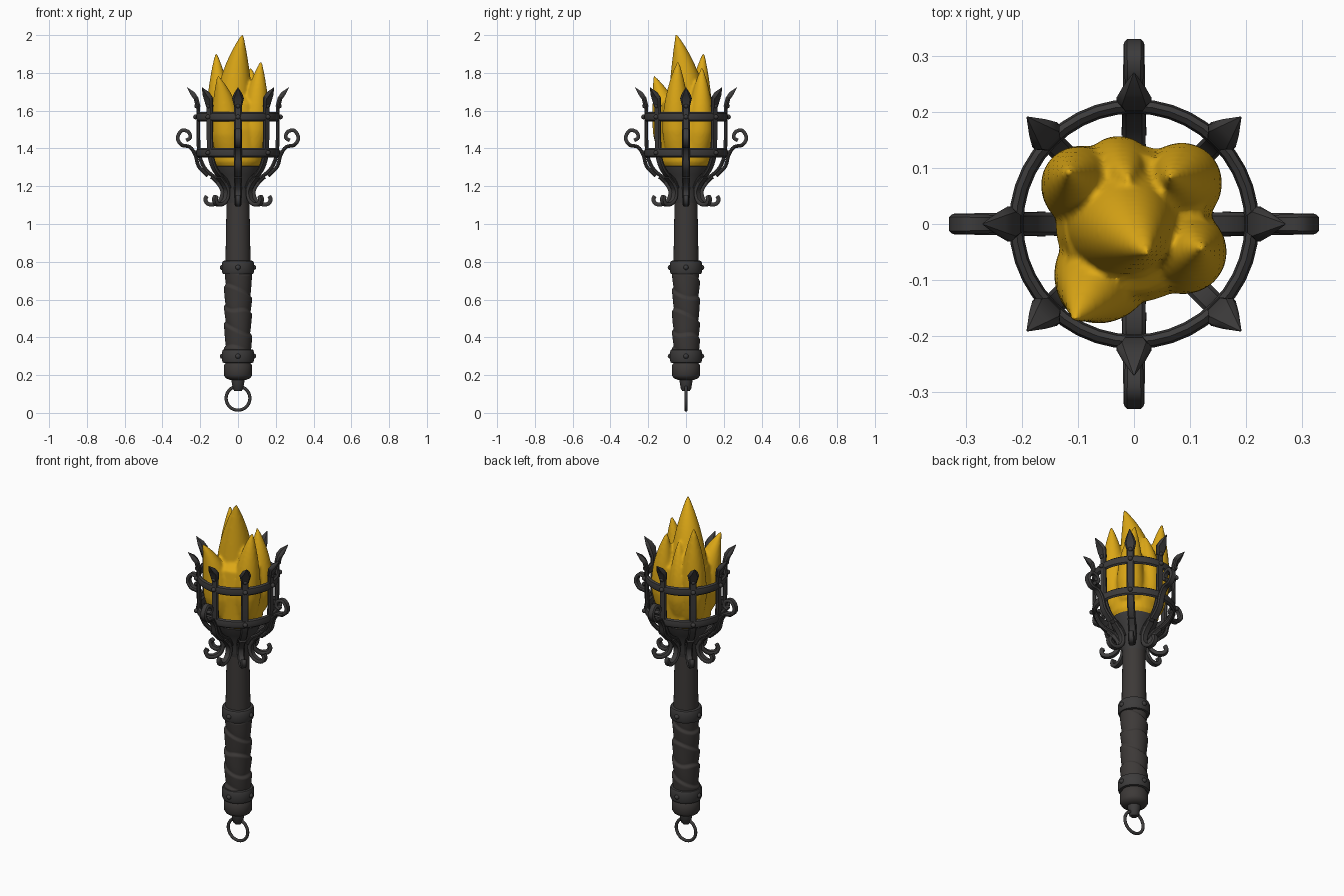
import bpy, bmesh, math
from mathutils import Vector, Matrix

if "Cube" in bpy.data.objects:
    bpy.data.objects.remove(bpy.data.objects["Cube"])

def material(name, col):
    m = bpy.data.materials.new(name)
    m.diffuse_color = (*col, 1)
    m.use_nodes = True
    m.node_tree.nodes["Principled BSDF"].inputs["Base Color"].default_value = m.diffuse_color
    return m

IRON = material("dark_iron", (0.046, 0.044, 0.044))
WOOD = material("dark_wood_leather", (0.046, 0.041, 0.039))
FIRE = material("amber_flame", (0.72, 0.39, 0.008))
TAU = 2 * math.pi
quarter = [i * TAU / 4 for i in range(4)]
eighth = [i * TAU / 8 for i in range(8)]

def finish(bm, name, mat, angle=35):
    bmesh.ops.recalc_face_normals(bm, faces=bm.faces)
    me = bpy.data.meshes.new(name)
    bm.to_mesh(me)
    bm.free()
    me.materials.append(mat)
    ob = bpy.data.objects.new(name, me)
    bpy.context.collection.objects.link(ob)
    bpy.ops.object.select_all(action='DESELECT')
    ob.select_set(True)
    bpy.context.view_layer.objects.active = ob
    bpy.ops.object.shade_smooth_by_angle(angle=math.radians(angle))
    return ob

def loft(bm, rings, closed=False):
    """Skin a list of equal-length point loops."""
    vs = [[bm.verts.new(p) for p in r] for r in rings]
    n = len(vs[0])
    pairs = list(zip(vs, vs[1:])) + ([(vs[-1], vs[0])] if closed else [])
    for a, b in pairs:
        for i in range(n):
            j = (i + 1) % n
            bm.faces.new((a[i], a[j], b[j], b[i]))
    if not closed:
        bm.faces.new(vs[0])
        bm.faces.new(vs[-1])

def circle(x, y, z, r, n=32):
    return [(x + r * math.cos(TAU * i / n), y + r * math.sin(TAU * i / n), z) for i in range(n)]

def lathe(name, profile, mat, n=32, closed=False):
    bm = bmesh.new()
    loft(bm, [circle(0, 0, z, r, n) for r, z in profile], closed)
    return finish(bm, name, mat)

def smooth_path(pts, steps=4):
    """Catmull-Rom curve through the points."""
    P = [Vector(p) for p in pts]
    P = [2 * P[0] - P[1]] + P + [2 * P[-1] - P[-2]]
    out = []
    for a, b, c, d in zip(P, P[1:], P[2:], P[3:]):
        for k in range(steps):
            t = k / steps
            out.append(0.5 * (2 * b + (c - a) * t + (2 * a - 5 * b + 4 * c - d) * t * t
                              + (3 * b - a - 3 * c + d) * t ** 3))
    return out + [P[-2]]

def straps(name, path, widths, thick, angles):
    """Flat bevelled bars along (radius, z) points, repeated about z."""
    bm = bmesh.new()
    for ang in angles:
        rot = Matrix.Rotation(ang, 3, 'Z')
        rings = []
        for i, p in enumerate(path):
            a, b = path[max(i - 1, 0)], path[min(i + 1, len(path) - 1)]
            t = (b - a).normalized()
            side = Vector((-t.y, t.x)) * thick * min(1, widths[i] / 0.03) / 2
            corners = [(s * u, q * v) for s, q in ((-1, -1), (-1, 1), (1, 1), (1, -1))
                       for u, v in (((.3, 1), (1, .7)) if s * q < 0 else ((1, .7), (.3, 1)))]
            corners.sort(key=lambda c: math.atan2(c[1], c[0]))
            rings.append([rot @ Vector((p.x + s * side.x, q * widths[i] / 2, p.y + s * side.y))
                          for s, q in corners])
        loft(bm, rings)
    return finish(bm, name, IRON, 40)

def taper(path, a, b):
    return [a + (b - a) * i / (len(path) - 1) for i in range(len(path))]

def rivets(name, spots, size):
    bm = bmesh.new()
    for r, z, a in spots:
        m = Matrix.Translation((r * math.cos(a), r * math.sin(a), z))
        bmesh.ops.create_icosphere(bm, subdivisions=2, radius=size, matrix=m)
    return finish(bm, name, IRON)

# Hanging ring and its stem
bpy.ops.mesh.primitive_torus_add(major_radius=0.063, minor_radius=0.0085, major_segments=40,
                                 minor_segments=10, location=(0, 0, 0.0775), rotation=(math.pi / 2, 0, 0))
ring = bpy.context.object
ring.name = "hanging_ring"
ring.data.materials.append(IRON)
bpy.ops.object.shade_smooth_by_angle(angle=math.radians(40))
lathe("ring_stem", [(0.018, 0.115), (0.027, 0.125), (0.034, 0.165), (0.038, 0.19)], IRON, 20)

# Pommel and collars
lathe("pommel", [(0.045, 0.175), (0.066, 0.185), (0.075, 0.2), (0.075, 0.25), (0.06, 0.275)], WOOD)
COLLARS = {"lower_collar": 0.3, "upper_collar": 0.77}
for name, z in COLLARS.items():
    half = [(0.07, .036), (0.08, .034), (0.085, .022)]
    lathe(name, [(r, z - h) for r, h in half] + [(r, z + h) for r, h in reversed(half)], IRON)
rivets("collar_rivets", [(0.083, z, a) for z in COLLARS.values() for a in quarter], 0.014)

# Spiral-wrapped grip
bm = bmesh.new()
rows = []
for k in range(91):
    z = 0.3 + 0.47 * k / 90
    row = []
    for i in range(48):
        a = TAU * i / 48
        ph = (z / 0.105 + a / TAU + 0.12 * math.sin(2 * a + z * 23)) % 1
        r = 0.064 + 0.012 * (ph ** 0.7 if ph < 0.88 else 0.91 * (1 - ph) / 0.12)
        row.append((r * math.cos(a), r * math.sin(a), z))
    rows.append(row)
loft(bm, rows)
finish(bm, "wrapped_grip", WOOD, 50)

# Shaft and the bowl below the fire
lathe("shaft", [(0.066, 0.75), (0.066, 0.82), (0.059, 1.2)], WOOD, 28)
lathe("fire_bowl", [(0.058, 1.1), (0.068, 1.15), (0.07, 1.2), (0.11, 1.26), (0.125, 1.305), (0.11, 1.31)], IRON)

# Cage: eight bars, spear tips and curled feet, four side scrolls
bar = smooth_path([(0.075, 1.19), (0.1, 1.232), (0.15, 1.268), (0.187, 1.315), (0.208, 1.4), (0.211, 1.635)])
straps("cage_bars", bar, taper(bar, .042, .04), .02, eighth)
spear = [Vector(p) for p in ((0.211, 1.62), (0.222, 1.665), (0.24, 1.69), (0.269, 1.722))]
straps("spear_tips", spear, [.04, .062, .042, .003], .025, eighth)
foot = smooth_path([(0.14, 1.25), (0.105, 1.215), (0.083, 1.175), (0.092, 1.13),
                    (0.125, 1.105), (0.16, 1.107), (0.173, 1.13), (0.165, 1.148)])
straps("curled_feet", foot, taper(foot, .043, .03), .021, eighth)
scroll = smooth_path([(0.16, 1.255), (0.208, 1.305), (0.226, 1.365), (0.255, 1.408), (0.298, 1.418),
                      (0.32, 1.455), (0.298, 1.495), (0.262, 1.487), (0.253, 1.457), (0.274, 1.443)])
straps("side_scrolls", scroll, taper(scroll, .044, .03), .019, quarter)

# Cage hoops and their rivets
HOOPS = {"upper_hoop": 1.567, "lower_hoop": 1.377}
for name, z in HOOPS.items():
    section = [(0.21 + .013 * math.cos(a), z + .025 * math.sin(a)) for a in eighth]
    lathe(name, section, IRON, 40, closed=True)
rivets("cage_rivets", [(0.225, z, a) for z in HOOPS.values() for a in eighth]
       + [(0.219, 1.625, a) for a in eighth], 0.013)

# Flame: a round body with leaning tongues, merged into one soft form
bm = bmesh.new()
loft(bm, [circle(0, 0, z, r) for r, z in ((.115, 1.3), (.132, 1.33), (.14, 1.5), (.125, 1.64), (.06, 1.7))])
# base x, base y, radius, tip x, tip y, tip z
for bx, by, rad, tx, ty, tz in ((-.025, .012, .11, .024, -.052, 2.006),
                                (-.1, .072, .072, -.116, .093, 1.907),
                                (.095, -.053, .076, .122, -.042, 1.862),
                                (-.06, -.095, .086, -.107, -.172, 1.786),
                                (.092, .078, .072, .065, .085, 1.83),
                                (-.03, .1, .064, -.01, .08, 1.8)):
    rings = []
    for k in range(25):
        s = k / 24
        lean = s ** 3
        inset = 0.3 * (1 - s) ** 4
        r = rad * (1 - s ** 2.5) * (0.85 + 0.15 * min(1, 4 * s)) + 0.004
        rings.append(circle((bx + (tx - bx) * lean) * (1 - inset), (by + (ty - by) * lean) * (1 - inset),
                            1.37 + (tz - 1.37) * s, r, 24))
    loft(bm, rings)
flame = finish(bm, "flame", FIRE)
remesh = flame.modifiers.new("merge", 'REMESH')
remesh.mode = 'VOXEL'
remesh.voxel_size = 0.008
remesh.use_smooth_shade = True
soften = flame.modifiers.new("soften", 'SMOOTH')
soften.factor = 0.5
soften.iterations = 4
